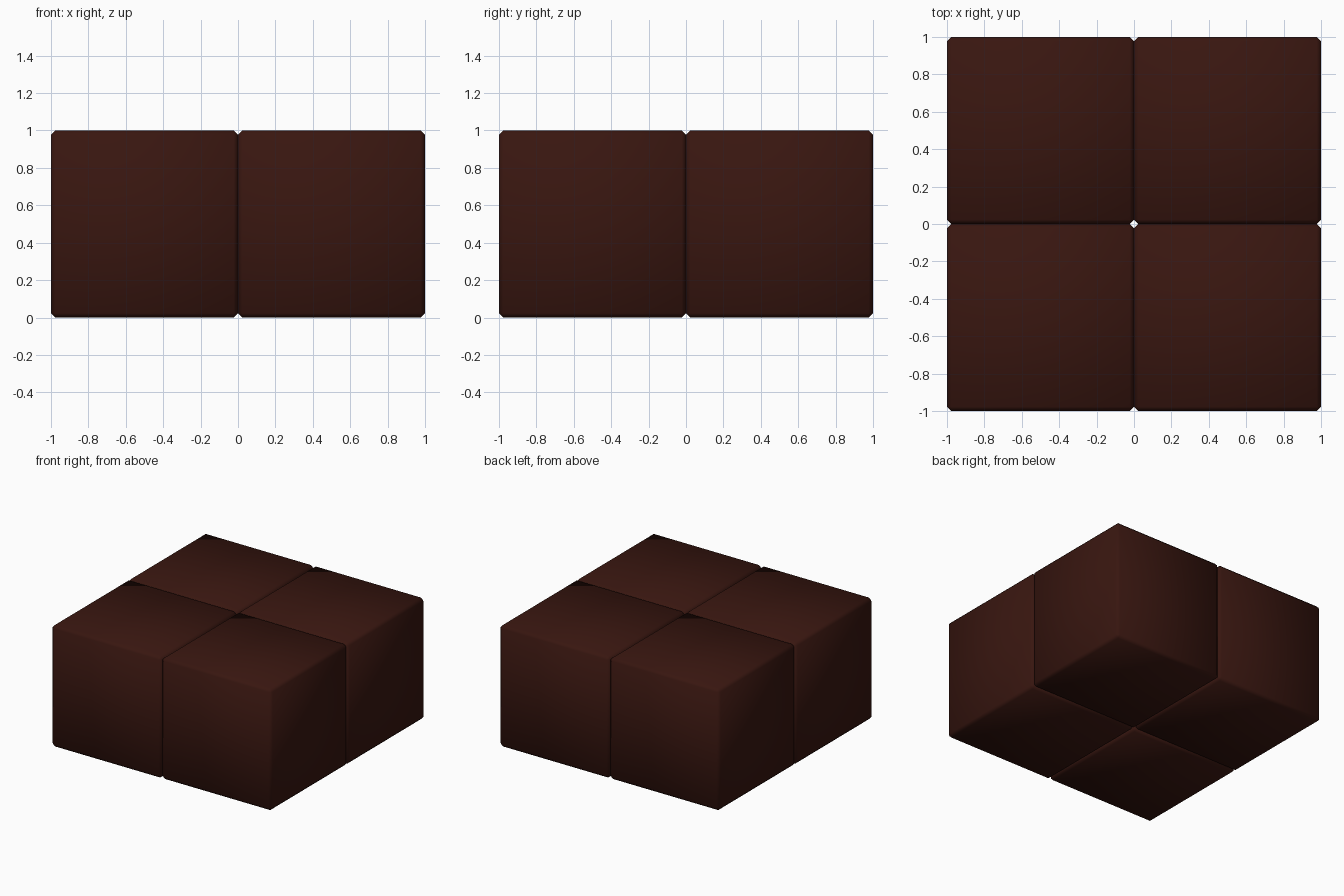
import bpy

if "Cube" in bpy.data.objects:
    bpy.data.objects.remove(bpy.data.objects["Cube"])

# dark brown material shared by all blocks
mat = bpy.data.materials.new("dark_brown")
mat.diffuse_color = (0.04, 0.008, 0.005, 1)
mat.use_nodes = True
mat.node_tree.nodes["Principled BSDF"].inputs["Base Color"].default_value = mat.diffuse_color


def block(name, x, y):
    """Unit cube with a small single-segment chamfer and fully smooth shading."""
    bpy.ops.mesh.primitive_cube_add(size=1, location=(x, y, 0.5))
    ob = bpy.context.object
    ob.name = name
    ob.data.materials.append(mat)
    bpy.ops.object.shade_smooth()
    bev = ob.modifiers.new("chamfer", 'BEVEL')
    bev.width = 0.023
    bev.segments = 1
    return ob


# two by two grid of touching blocks
for side, x in (("left", -0.5), ("right", 0.5)):
    for depth, y in (("front", -0.5), ("back", 0.5)):
        block(f"{depth}_{side}_block", x, y)
